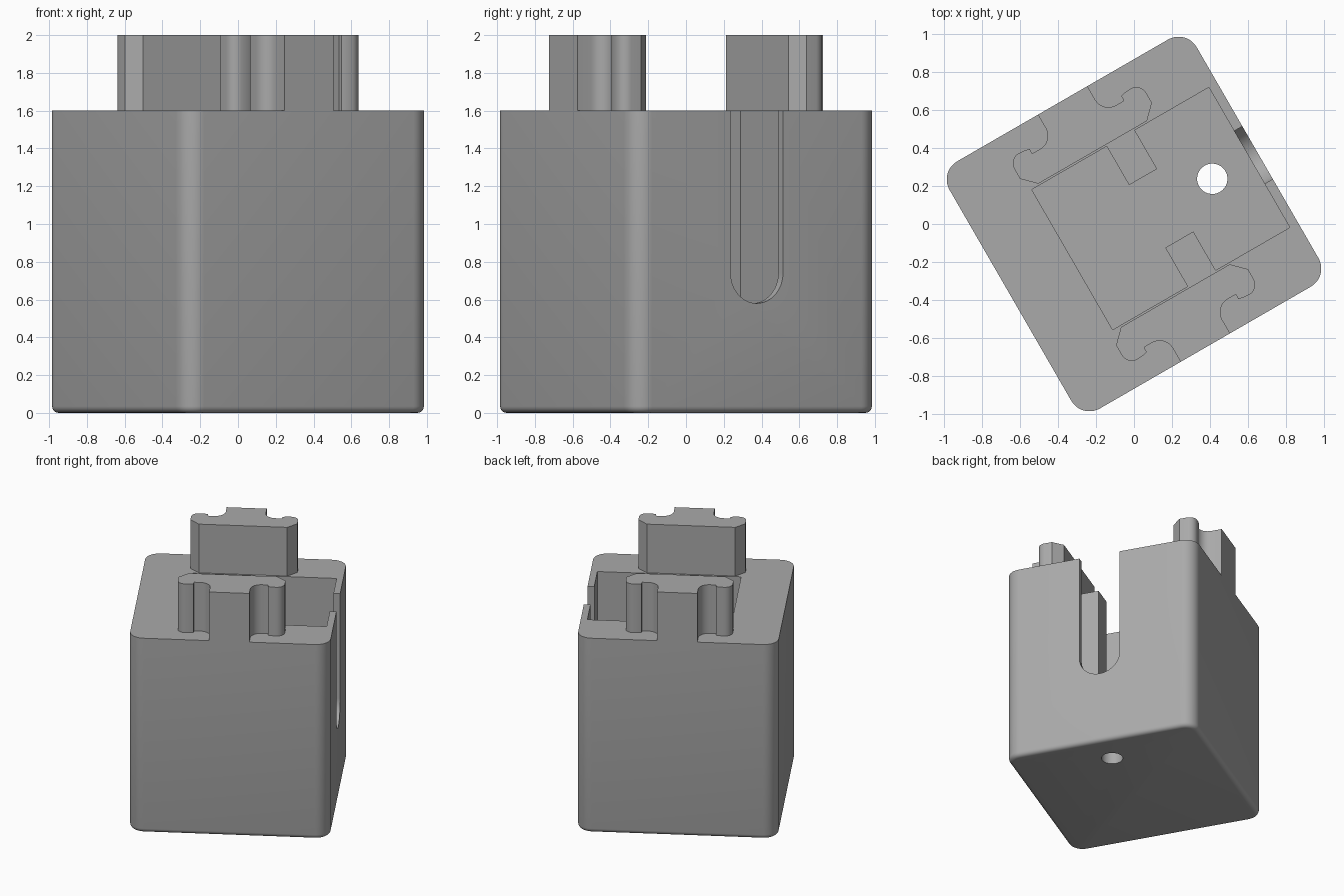
import bpy, bmesh, math
from mathutils import Matrix

if "Cube" in bpy.data.objects:
    bpy.data.objects.remove(bpy.data.objects["Cube"], do_unlink=True)

TURN = Matrix.Rotation(math.radians(30), 4, "Z")
HALF, TOP, CORNER, FLOOR = 0.75, 1.6, 0.11, 0.12

grey = bpy.data.materials.new("plain grey")
grey.use_nodes = True
COLOUR = (0.4, 0.4, 0.4, 1)
grey.diffuse_color = COLOUR
grey.node_tree.nodes["Principled BSDF"].inputs["Base Color"].default_value = COLOUR


def arc(cx, cy, r, start, end, steps=10):
    """Points along a circular arc, angles in degrees."""
    angles = [math.radians(start + (end - start) * i / steps) for i in range(steps + 1)]
    return [(cx + r * math.cos(a), cy + r * math.sin(a)) for a in angles]


def prism(name, outline, low, high, place=Matrix(), fillet=0):
    """Extrude an outline upward, optionally rounding its bottom rim."""
    bm = bmesh.new()
    base = bm.faces.new([bm.verts.new((x, y, low)) for x, y in outline])
    grown = bmesh.ops.extrude_face_region(bm, geom=[base], use_keep_orig=True)["geom"]
    bmesh.ops.translate(bm, vec=(0, 0, high - low),
                        verts=[g for g in grown if isinstance(g, bmesh.types.BMVert)])
    bmesh.ops.recalc_face_normals(bm, faces=bm.faces)
    if fillet:
        rim = [e for e in bm.edges if all(abs(v.co.z - low) < 1e-5 for v in e.verts)]
        bmesh.ops.bevel(bm, geom=rim, offset=fillet, segments=4, profile=0.5, affect="EDGES")
    bm.transform(TURN @ place)
    bmesh.ops.recalc_face_normals(bm, faces=bm.faces)
    mesh = bpy.data.meshes.new(name)
    bm.to_mesh(mesh)
    bm.free()
    obj = bpy.data.objects.new(name, mesh)
    bpy.context.collection.objects.link(obj)
    mesh.materials.append(grey)
    return obj


def activate(obj):
    bpy.ops.object.select_all(action="DESELECT")
    obj.select_set(True)
    bpy.context.view_layer.objects.active = obj


def cut(target, cutter):
    mod = target.modifiers.new("cut", "BOOLEAN")
    mod.operation, mod.solver, mod.object = "DIFFERENCE", "EXACT", cutter
    activate(target)
    bpy.ops.object.modifier_apply(modifier=mod.name)
    bpy.data.objects.remove(cutter, do_unlink=True)


def smooth(obj):
    activate(obj)
    bpy.ops.object.shade_smooth_by_angle(angle=math.radians(32))


# Housing: rounded square block
c = HALF - CORNER
outline = []
for i, (sx, sy) in enumerate([(1, 1), (-1, 1), (-1, -1), (1, -1)]):
    outline += arc(sx * c, sy * c, CORNER, 90 * i, 90 * i + 90)
housing = prism("housing", outline, 0, TOP, fillet=0.035)

# Pocket with a guide rail left standing on each side
side = [(0.7, 0.425), (0.25, 0.425), (0.25, 0.19), (0.08, 0.19), (0.08, 0.425), (-0.375, 0.425)]
pocket = side + [(x, -y) for x, y in reversed(side)]
cut(housing, prism("pocket_cutter", pocket, FLOOR, TOP + 0.2))

# Round-ended slot through the thin wall: outline drawn flat, then stood up
slot = arc(0, 0.74, 0.16, 180, 360, 24) + [(0.16, TOP + 0.2), (-0.16, TOP + 0.2)]
stand = Matrix(((0, 0, 1, 0), (1, 0, 0, 0), (0, 1, 0, 0), (0, 0, 0, 1)))
cut(housing, prism("slot_cutter", slot, 0.6, 0.9, stand))

# Floor hole
cut(housing, prism("hole_cutter", arc(0.475, 0, 0.08, 0, 348.75, 31), -0.1, FLOOR + 0.1))
smooth(housing)

# Hooked T-shaped connectors on two opposite edges
half = [(0.33, 0.435), (0.4, 0.505)]
half += arc(0.34, 0.565, 0.06, 0, 90, 8)
half += [(0.3, 0.622), (0.278, 0.615), (0.278, 0.588)]
half += arc(0.23, 0.668, 0.08, 270, 180, 8)
half += [(0.15, HALF)]
profile = half + [(-x, y) for x, y in reversed(half)]
for name, angle in (("back_connector", 0), ("front_connector", math.pi)):
    smooth(prism(name, profile, TOP, 2.0, Matrix.Rotation(angle, 4, "Z")))
